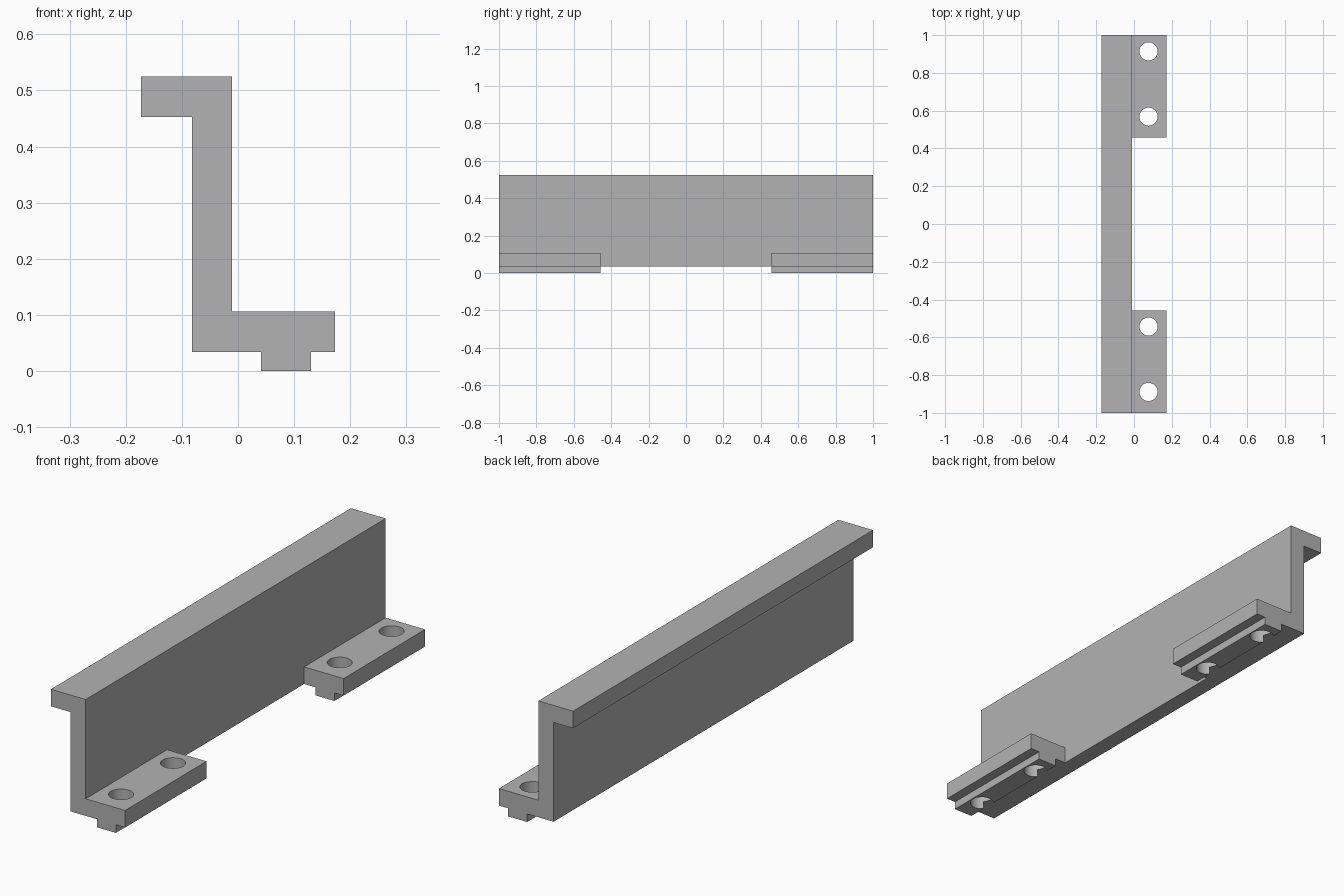
import bpy
import bmesh
from math import radians
from mathutils import Matrix

cube = bpy.data.objects.get("Cube")
if cube:
    bpy.data.objects.remove(cube, do_unlink=True)

# Single plain grey
GREY = (0.448, 0.448, 0.448, 1)
grey = bpy.data.materials.new("plain grey")
grey.use_nodes = True
grey.diffuse_color = GREY
grey.node_tree.nodes["Principled BSDF"].inputs["Base Color"].default_value = GREY


def to_object(name, bm):
    bmesh.ops.recalc_face_normals(bm, faces=bm.faces[:])
    mesh = bpy.data.meshes.new(name)
    bm.to_mesh(mesh)
    bm.free()
    mesh.materials.append(grey)
    obj = bpy.data.objects.new(name, mesh)
    bpy.context.collection.objects.link(obj)
    return obj


def extrude_profile(name, points, y0, y1):
    """Extrude a closed x-z profile along y."""
    bm = bmesh.new()
    face = bm.faces.new([bm.verts.new((x, y0, z)) for x, z in points])
    new = bmesh.ops.extrude_face_region(bm, geom=[face])["geom"]
    verts = [v for v in new if isinstance(v, bmesh.types.BMVert)]
    bmesh.ops.translate(bm, verts=verts, vec=(0, y1 - y0, 0))
    return to_object(name, bm)


def combine(target, tool, operation):
    """Apply a boolean and remove its tool."""
    bpy.context.view_layer.objects.active = target
    mod = target.modifiers.new(operation.title(), "BOOLEAN")
    mod.operation, mod.object, mod.solver = operation, tool, "EXACT"
    bpy.ops.object.modifier_apply(modifier=mod.name)
    bpy.data.objects.remove(tool, do_unlink=True)


WALL_BACK, WALL_FACE, EDGE = -0.082, -0.011, 0.173
BASE, FOOT_TOP, LIP, TOP = 0.034, 0.106, 0.453, 0.525
KEY_IN, KEY_OUT = 0.041, 0.130
FOOT_LENGTH = 0.543
HOLE_X, HOLE_RADIUS = 0.077, 0.048
HOLE_OFFSETS = (0.111, 0.457)

# Upright wall with the overhanging top lip
bracket = extrude_profile("rail_bracket", [
    (WALL_BACK, BASE), (WALL_FACE, BASE), (WALL_FACE, TOP),
    (-EDGE, TOP), (-EDGE, LIP), (WALL_BACK, LIP)], -1, 1)

# Mounting feet with a locating key underneath
foot_profile = [
    (WALL_FACE, BASE), (KEY_IN, BASE), (KEY_IN, 0), (KEY_OUT, 0),
    (KEY_OUT, BASE), (EDGE, BASE), (EDGE, FOOT_TOP), (WALL_FACE, FOOT_TOP)]
for start in (-1, 1 - FOOT_LENGTH):
    foot = extrude_profile("mounting_foot", foot_profile, start, start + FOOT_LENGTH)
    # Bolt holes, cutting through the inner side of the key
    for offset in HOLE_OFFSETS:
        bm = bmesh.new()
        bmesh.ops.create_cone(
            bm, cap_ends=True, segments=48, radius1=HOLE_RADIUS,
            radius2=HOLE_RADIUS, depth=0.4,
            matrix=Matrix.Translation((HOLE_X, start + offset, 0.05)))
        combine(foot, to_object("bolt_hole", bm), "DIFFERENCE")
    combine(bracket, foot, "UNION")

# Smooth hole walls, crisp edges elsewhere
bpy.ops.object.select_all(action="DESELECT")
bracket.select_set(True)
bpy.context.view_layer.objects.active = bracket
bpy.ops.object.shade_smooth_by_angle(angle=radians(30))
